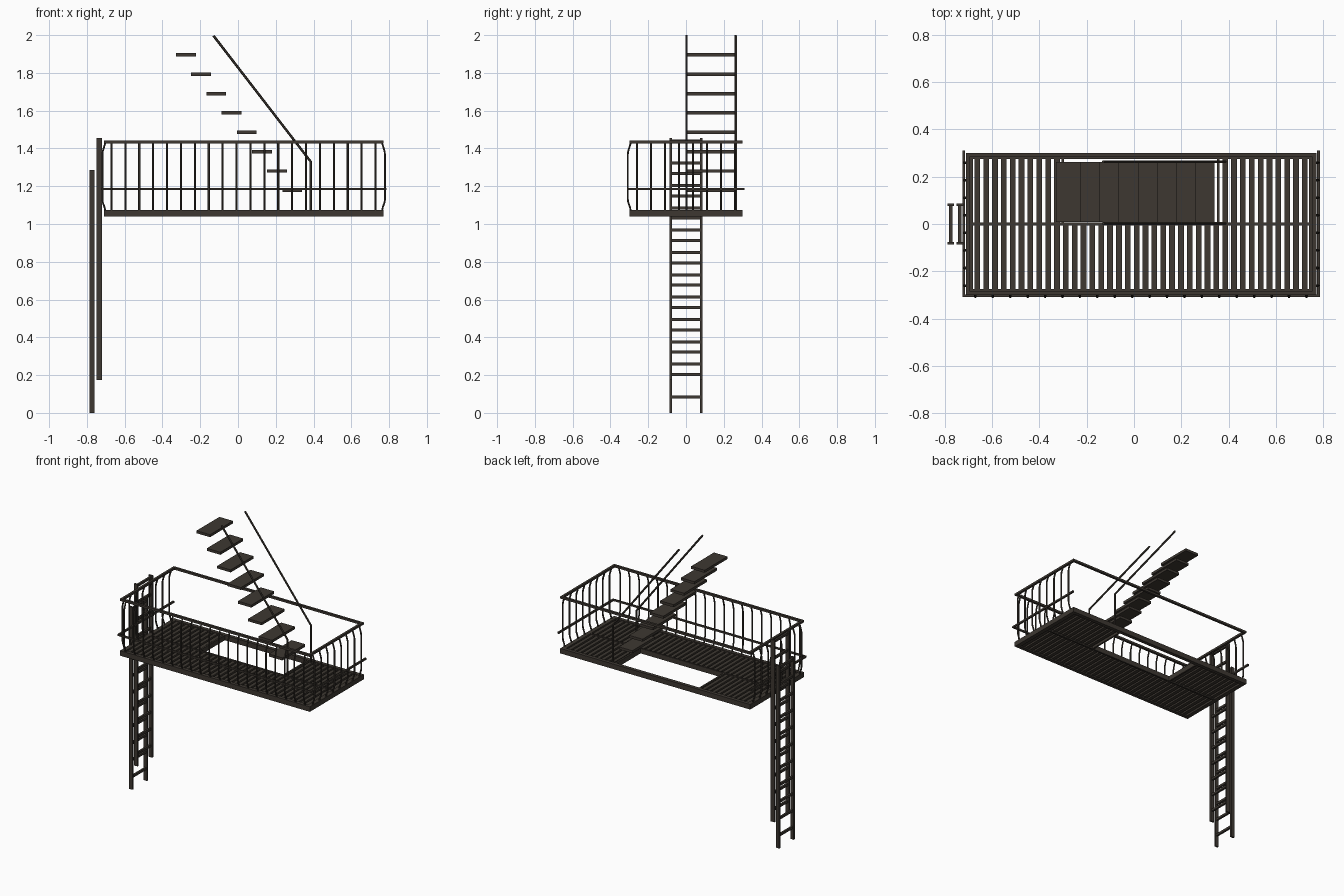
import bpy, bmesh
from mathutils import Matrix, Vector

if "Cube" in bpy.data.objects:
    bpy.data.objects.remove(bpy.data.objects["Cube"])

mat = bpy.data.materials.new("dark_bronze_iron")
mat.diffuse_color = (0.047, 0.039, 0.031, 1)
mat.use_nodes = True
mat.node_tree.nodes["Principled BSDF"].inputs["Base Color"].default_value = mat.diffuse_color


def boxes(name, items):
    """One object made of boxes given as (x0, x1, y0, y1, z0, z1)."""
    bm = bmesh.new()
    for x0, x1, y0, y1, z0, z1 in items:
        m = Matrix.Translation(((x0 + x1) / 2, (y0 + y1) / 2, (z0 + z1) / 2))
        m = m @ Matrix.Diagonal((x1 - x0, y1 - y0, z1 - z0, 1))
        bmesh.ops.create_cube(bm, size=1, matrix=m)
    me = bpy.data.meshes.new(name)
    bm.to_mesh(me)
    bm.free()
    me.materials.append(mat)
    ob = bpy.data.objects.new(name, me)
    bpy.context.collection.objects.link(ob)
    return ob


def tubes(name, paths, radius):
    """One mesh object made of round bars following point paths."""
    cu = bpy.data.curves.new(name, 'CURVE')
    cu.dimensions = '3D'
    cu.bevel_depth = radius
    cu.bevel_resolution = 1
    cu.use_fill_caps = True
    for pts in paths:
        sp = cu.splines.new('POLY')
        sp.points.add(len(pts) - 1)
        for p, co in zip(sp.points, pts):
            p.co = (*co, 1)
    cu.materials.append(mat)
    ob = bpy.data.objects.new(name, cu)
    bpy.context.collection.objects.link(ob)
    bpy.ops.object.select_all(action='DESELECT')
    ob.select_set(True)
    bpy.context.view_layer.objects.active = ob
    bpy.ops.object.convert(target='MESH')
    bpy.ops.object.shade_smooth_by_angle()


# platform frame, with beams round the stair opening
X0, X1, Y = -0.71, 0.77, 0.30
ZB, ZT = 1.04, 1.075
HX0, HX1 = -0.295, 0.35
boxes("platform_frame", [
    (X0, X1, -Y, -Y + 0.025, ZB, ZT),
    (X0, X1, Y - 0.025, Y, ZB, ZT),
    (X0, X0 + 0.03, -Y + 0.025, Y - 0.025, ZB, ZT),
    (X1 - 0.03, X1, -Y + 0.025, Y - 0.025, ZB, ZT),
    (X0 + 0.03, X1 - 0.03, -0.006, 0.006, ZB, ZT),
    (HX0 - 0.012, HX0, 0.006, Y - 0.025, ZB, ZT),
    (HX1, HX1 + 0.012, 0.006, Y - 0.025, ZB, ZT)])

# floor slats, left out over the opening
slats = []
n = 38
for i in range(n):
    x = -0.662 + i * 0.0374
    a, b = x - 0.012, x + 0.012
    slats.append((a, b, -Y + 0.02, -0.003, 1.048, 1.07))
    if b < HX0 or a > HX1:
        slats.append((a, b, 0.003, Y - 0.02, 1.048, 1.07))
boxes("floor_slats", slats)

# top rails on all four sides
boxes("top_rail", [
    (X0, X1, -Y, -Y + 0.016, 1.426, 1.441),
    (X0, X1, Y - 0.016, Y, 1.426, 1.441),
    (X0, X0 + 0.016, -Y, Y, 1.426, 1.441),
    (X1 - 0.016, X1, -Y, Y, 1.426, 1.441)])

# thin middle rails on the three guarded sides
boxes("middle_rail", [
    (-0.725, 0.785, -0.308, -0.298, 1.179, 1.191),
    (-0.725, -0.713, -0.308, 0.31, 1.179, 1.191),
    (0.773, 0.785, -0.308, 0.31, 1.179, 1.191)])

# bowed balusters: (outward offset, height)
prof = [(-0.009, 1.065), (-0.003, 1.09), (0.006, 1.115), (0.008, 1.13),
        (0.008, 1.37), (0.006, 1.385), (-0.003, 1.415), (-0.009, 1.434)]
front = [[(-0.67 + i * 0.0736, -Y - o, z) for o, z in prof] for i in range(20)]
side = []
for i in range(8):
    y = -0.26 + i * 0.0742
    side.append([(X0 - o, y, z) for o, z in prof])
    side.append([(X1 + o, y, z) for o, z in prof])
tubes("front_balusters", front, 0.0055)
tubes("side_balusters", side, 0.0055)

# floating stair treads
boxes("stair_treads", [
    (0.235 - i * 0.0805, 0.34 - i * 0.0805, 0.008, 0.262,
     1.169 + i * 0.1025, 1.187 + i * 0.1025) for i in range(8)])

# stair handrails
tubes("stair_handrails", [
    [(0.385, y, 1.05), (0.385, y, 1.33), (-0.13, y, 1.997)]
    for y in (0.002, 0.263)], 0.0068)


# two overlapping ladders
def ladder(name, x0, x1, z0, z1, first):
    xm = (x0 + x1) / 2
    parts = [(x0, x1, s * 0.081 - 0.006, s * 0.081 + 0.006, z0, z1)
             for s in (-1, 1)]
    for i in range(11):
        z = first + i * 0.1182
        parts.append((xm - 0.007, xm + 0.007, -0.078, 0.078, z - 0.008, z + 0.008))
    boxes(name, parts)


ladder("lower_ladder", -0.787, -0.761, 0.0, 1.285, 0.085)
ladder("upper_ladder", -0.750, -0.721, 0.175, 1.455, 0.258)
